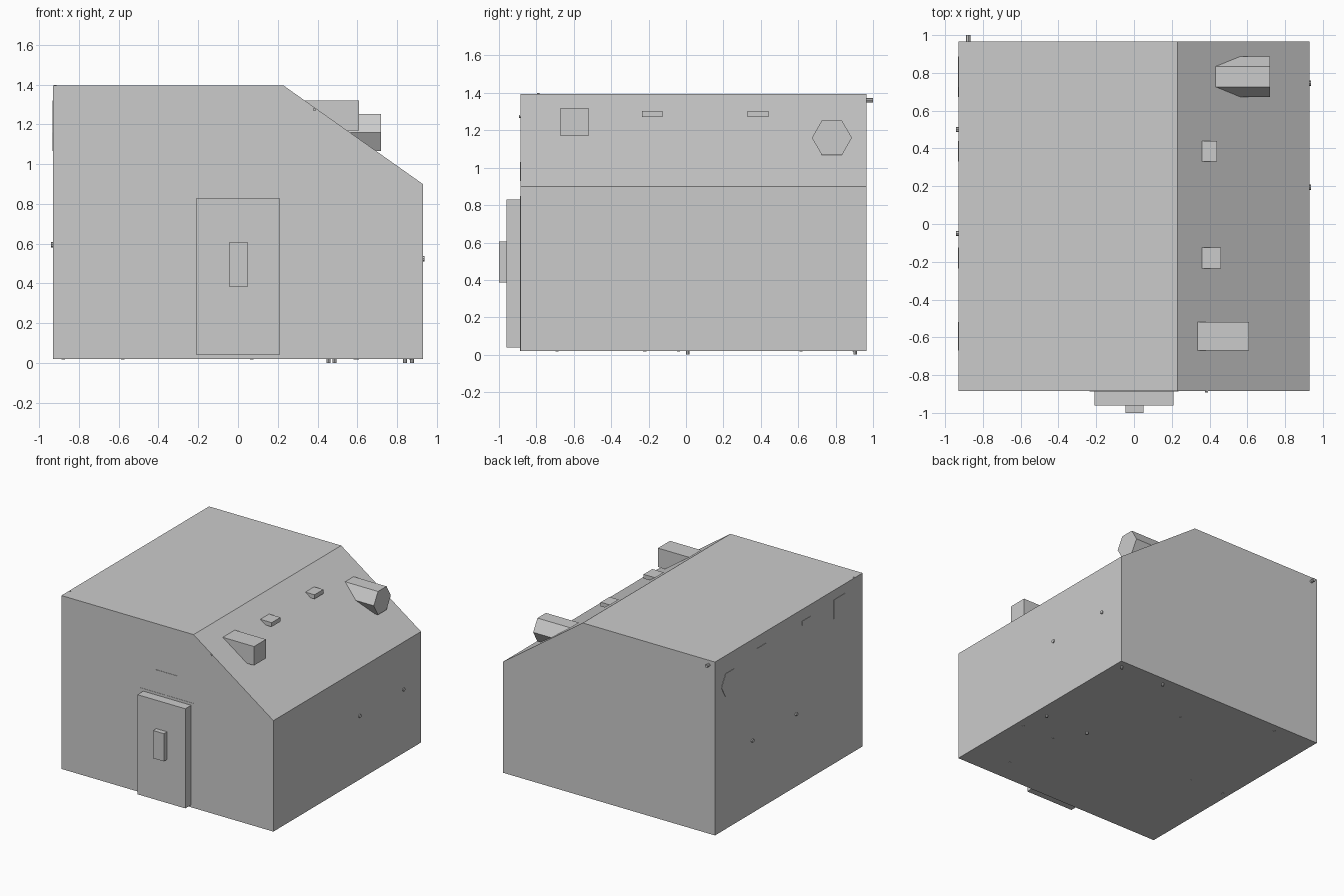
import bpy, bmesh, math

if "Cube" in bpy.data.objects:
    bpy.data.objects.remove(bpy.data.objects["Cube"])


def finish(bm, name):
    bmesh.ops.recalc_face_normals(bm, faces=bm.faces)
    me = bpy.data.meshes.new(name)
    bm.to_mesh(me)
    bm.free()
    ob = bpy.data.objects.new(name, me)
    bpy.context.collection.objects.link(ob)
    return ob


def prism(name, pts, depth):
    """Extrude a polygon of 3D points by a vector."""
    bm = bmesh.new()
    face = bm.faces.new([bm.verts.new(p) for p in pts])
    ext = bmesh.ops.extrude_face_region(bm, geom=[face])
    verts = [v for v in ext['geom'] if isinstance(v, bmesh.types.BMVert)]
    bmesh.ops.translate(bm, verts=verts, vec=depth)
    return finish(bm, name)


def box(name, x, y, z):
    pts = [(x[0], y[0], z[0]), (x[1], y[0], z[0]), (x[1], y[1], z[0]), (x[0], y[1], z[0])]
    return prism(name, pts, (0, 0, z[1] - z[0]))


def peg(name, centre, axis, r, lo, hi, sides=8):
    """Small round pin along an axis, between lo and hi."""
    pts = []
    for i in range(sides):
        a = 2 * math.pi * i / sides
        p = [centre[0] + r * math.cos(a), centre[1] + r * math.sin(a)]
        p.insert(axis, lo)
        pts.append(p)
    depth = [0, 0, 0]
    depth[axis] = hi - lo
    return prism(name, pts, depth)


L, FRONT, BACK = 0.93, -0.885, 0.965

# Body with sloped control face
profile = [(-L, 0.02), (L, 0.02), (L, 0.90), (0.23, 1.395), (-L, 1.395)]
prism("body", [(x, FRONT, z) for x, z in profile], (0, BACK - FRONT, 0))

# Front door, surround, handle and plate
box("door_surround", (-0.235, 0.235), (FRONT - 0.002, -0.8), (0.021, 0.85))
box("door", (-0.21, 0.21), (-0.96, -0.8), (0.04, 0.83))
box("door_handle", (-0.045, 0.05), (-1.0, -0.95), (0.385, 0.605))
box("front_plate", (-0.1, 0.085), (FRONT - 0.003, -0.8), (0.93, 1.03))

# Controls that run through from the left wall and stick out of the slope
W = -L - 0.003
box("large_switch", (W, 0.61), (-0.67, -0.52), (1.17, 1.32))
box("small_switch_1", (W, 0.46), (-0.235, -0.125), (1.27, 1.303))
box("small_switch_2", (W, 0.44), (0.33, 0.44), (1.27, 1.303))
peg("hexagonal_knob", (0.78, 1.16), 0, 0.107, W, 0.72, 6)

# Side, back, front and top pins
for i, y in enumerate((-0.05, 0.50)):
    peg(f"left_pin_{i}", (y, 0.595), 0, 0.013, -0.942, -0.9)
for i, y in enumerate((0.195, 0.745)):
    peg(f"right_pin_{i}", (y, 0.525), 0, 0.014, 0.9, 0.938)
peg("back_pin", (-0.877, 1.36), 1, 0.012, 0.93, 1.0)
peg("front_pin", (0.385, 1.275), 1, 0.008, -0.893, -0.8)
peg("top_pin", (-0.92, -0.79), 2, 0.006, 1.3, 1.399)

# Feet underneath
for i, (x, y) in enumerate([(0.875, 0.905), (0.485, 0.905), (0.84, 0.01), (0.455, 0.01)]):
    peg(f"foot_{i}", (x, y), 2, 0.01, 0.0, 0.05)

# Nearly flush studs underneath
for i, (x, y) in enumerate([(-0.58, 0.90), (-0.58, -0.04), (-0.88, -0.04), (0.07, 0.615),
                            (0.87, -0.22), (0.59, -0.22), (0.60, -0.69)]):
    peg(f"stud_{i}", (x, y), 2, 0.009, 0.017, 0.05)
